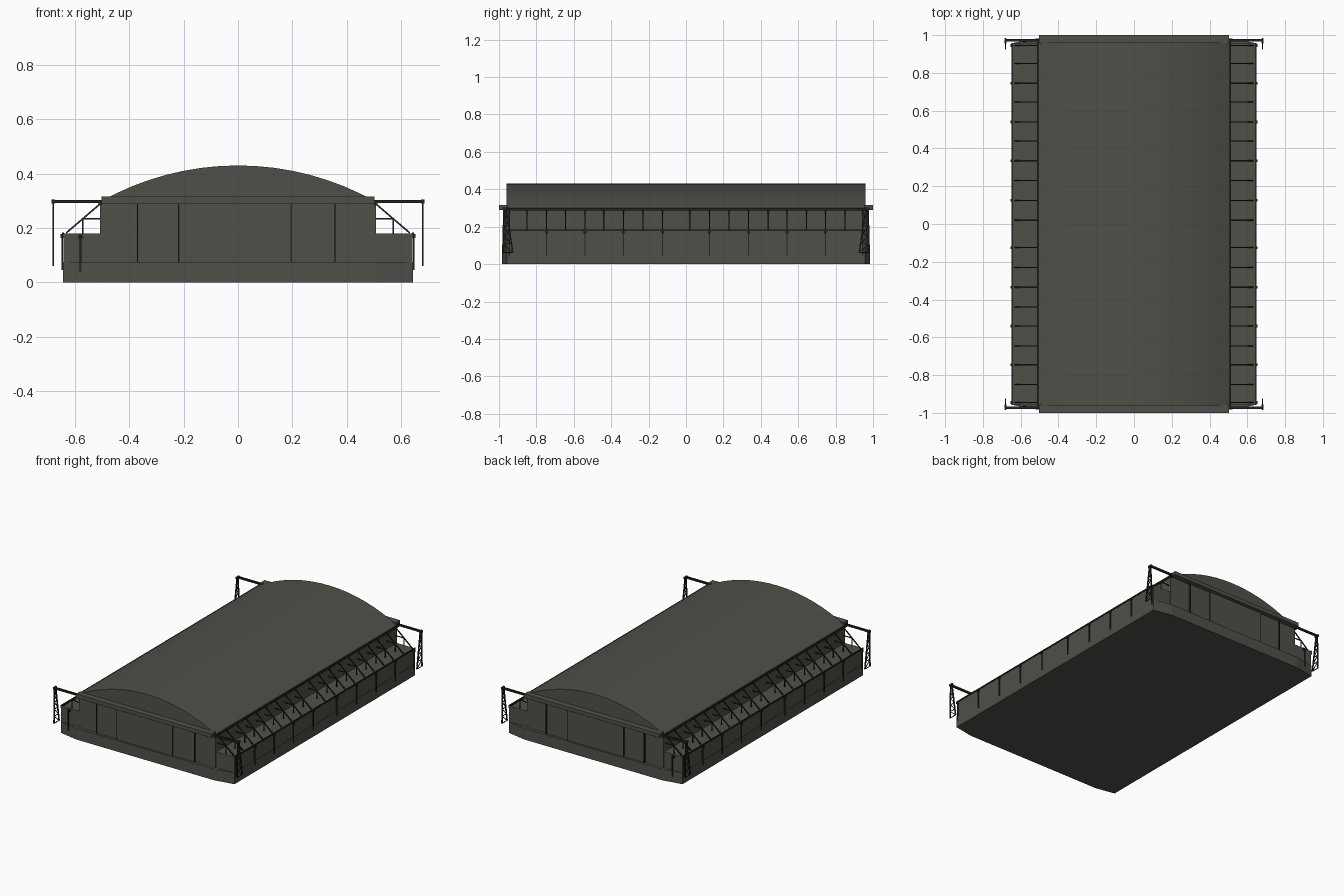
import bpy, bmesh, math
from mathutils import Vector, Matrix

if "Cube" in bpy.data.objects:
    bpy.data.objects.remove(bpy.data.objects["Cube"])


def material(name, rgb):
    m = bpy.data.materials.new(name)
    m.diffuse_color = (*rgb, 1)
    m.use_nodes = True
    m.node_tree.nodes["Principled BSDF"].inputs["Base Color"].default_value = m.diffuse_color
    return m


WALL = material("olive grey", (0.08, 0.08, 0.068))
STEEL = material("dark steel", (0.017, 0.017, 0.014))


def finish(name, bm, mat):
    bmesh.ops.recalc_face_normals(bm, faces=bm.faces)
    me = bpy.data.meshes.new(name)
    bm.to_mesh(me)
    bm.free()
    ob = bpy.data.objects.new(name, me)
    me.materials.append(mat)
    bpy.context.collection.objects.link(ob)
    return ob


def box(bm, x0, x1, y0, y1, z0, z1):
    c = Vector(((x0 + x1) / 2, (y0 + y1) / 2, (z0 + z1) / 2))
    s = Matrix.Diagonal((abs(x1 - x0), abs(y1 - y0), abs(z1 - z0), 1))
    bmesh.ops.create_cube(bm, size=1, matrix=Matrix.Translation(c) @ s)


def bar(bm, p, q, t=0.006):
    p, q = Vector(p), Vector(q)
    d = q - p
    rot = d.to_track_quat('Z', 'Y').to_matrix().to_4x4()
    bmesh.ops.create_cube(bm, size=1, matrix=Matrix.Translation((p + q) / 2) @ rot
                          @ Matrix.Diagonal((t, t, d.length, 1)))


def prism(bm, pts, offset):
    f = bm.faces.new([bm.verts.new(p) for p in pts])
    r = bmesh.ops.extrude_face_region(bm, geom=[f])
    vs = [v for v in r["geom"] if isinstance(v, bmesh.types.BMVert)]
    bmesh.ops.translate(bm, verts=vs, vec=offset)


# plinth with angled ends
bm = bmesh.new()
corner = [(0.645, -0.958), (0.645, 0.958), (0.51, 0.983), (-0.51, 0.983),
          (-0.645, 0.958), (-0.645, -0.958), (-0.51, -0.983), (0.51, -0.983)]
prism(bm, [(x, y, 0) for x, y in corner], (0, 0, 0.075))
finish("plinth", bm, WALL)

# side annexes
bm = bmesh.new()
for s in (-1, 1):
    box(bm, s * 0.505, s * 0.643, -0.957, 0.957, 0.07, 0.18)
finish("side_annexes", bm, WALL)

# main hall walls
bm = bmesh.new()
box(bm, -0.508, 0.508, -0.955, 0.955, 0.07, 0.295)
finish("hall_walls", bm, WALL)

# arched roof
bm = bmesh.new()
half, rise = 0.51, 0.135
R = (half ** 2 + rise ** 2) / (2 * rise)
a = math.asin(half / R)
N = 16
arc = [(R * math.sin(-a + 2 * a * i / N), -0.96,
        0.43 - R + R * math.cos(-a + 2 * a * i / N)) for i in range(N + 1)]
prism(bm, arc, (0, 1.92, 0))
roof = finish("arched_roof", bm, WALL)
bpy.context.view_layer.objects.active = roof
roof.select_set(True)
bpy.ops.object.shade_smooth_by_angle(angle=math.radians(30))
roof.select_set(False)

# door headers and staggered sliding doors at both ends
bm = bmesh.new()
for s in (-1, 1):
    box(bm, -0.503, 0.503, s * 0.955, s * 1.0, 0.289, 0.315)
finish("door_headers", bm, WALL)

bm = bmesh.new()
edges = [-0.508, -0.37, -0.218, 0.195, 0.357, 0.508]
for s in (-1, 1):
    for i, depth in enumerate((0.962, 0.968, 0.974, 0.968, 0.962)):
        box(bm, edges[i], edges[i + 1], s * 0.95, s * depth, 0.07, 0.29)
finish("sliding_doors", bm, WALL)

# thin dark seams on the doors
bm = bmesh.new()
for s in (-1, 1):
    for x in edges[1:-1]:
        box(bm, x - 0.002, x + 0.002, s * 0.96, s * 0.976, 0.075, 0.289)
finish("door_seams", bm, STEEL)

# eave gutters and annex roof edges
bm = bmesh.new()
for s in (-1, 1):
    box(bm, s * 0.5, s * 0.514, -0.975, 0.975, 0.284, 0.299)
    box(bm, s * 0.64, s * 0.648, -0.958, 0.958, 0.176, 0.184)
finish("gutters", bm, STEEL)

# bracing frames above the annex roofs
rows = [0.02, 0.125, 0.23, 0.335, 0.44, 0.54, 0.645, 0.745, 0.85, 0.945]
rows += [-y for y in rows[1:]]
bm = bmesh.new()
for s in (-1, 1):
    for y in rows:
        bar(bm, (s * 0.508, y, 0.288), (s * 0.632, y, 0.182))
        bar(bm, (s * 0.572, y, 0.178), (s * 0.572, y, 0.236), 0.005)
        bar(bm, (s * 0.505, y, 0.234), (s * 0.574, y, 0.234), 0.005)
finish("annex_braces", bm, STEEL)

# downpipes with hopper heads
bm = bmesh.new()
for s in (-1, 1):
    for y in (0.125, 0.335, 0.54, 0.745, 0.945):
        for t in (-1, 1):
            x, yy = s * 0.647, t * y
            box(bm, x - 0.006, x + 0.006, yy - 0.007, yy + 0.007, 0.163, 0.178)
            bar(bm, (x, yy, 0.165), (x, yy, 0.045), 0.006)
    box(bm, -0.588, -0.572, s * 0.95, s * 0.97, 0.162, 0.175)
    bar(bm, (-0.58, s * 0.973, 0.17), (-0.58, s * 0.973, 0.04), 0.006)
finish("downpipes", bm, STEEL)

# door rails reaching past the walls
bm = bmesh.new()
for s in (-1, 1):
    box(bm, -0.682, 0.682, s * 0.967, s * 0.979, 0.291, 0.303)
finish("door_rails", bm, STEEL)

# lattice towers carrying the rail ends
bm = bmesh.new()
for s in (-1, 1):
    for t in (-1, 1):
        x = s * 0.68

        def outer(k):
            return (x, t * (0.974 + 0.006 * k), 0.298 - 0.236 * k)

        def inner(k):
            return (x, t * (0.962 - 0.036 * k), 0.298 - 0.236 * k)

        bar(bm, outer(0), outer(1), 0.007)
        bar(bm, inner(0), inner(1), 0.007)
        for i in range(5):
            k0, k1 = i / 5, (i + 1) / 5
            bar(bm, outer(k0), inner(k1), 0.004)
            bar(bm, inner(k1), outer(k1), 0.004)
        box(bm, x - 0.006, x + 0.006, t * 0.955, t * 0.982, 0.29, 0.304)
finish("rail_towers", bm, STEEL)
